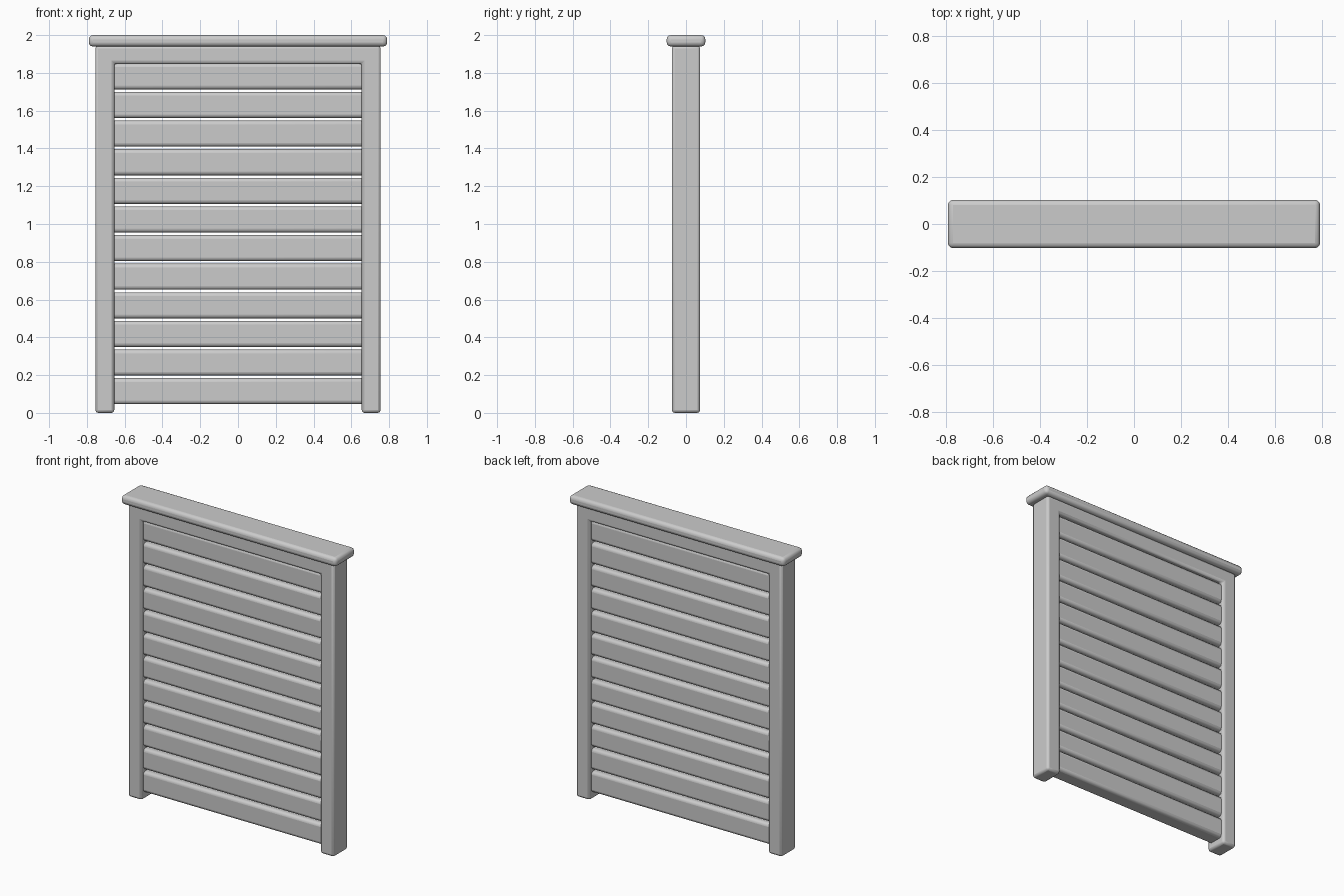
import bpy, bmesh

if "Cube" in bpy.data.objects:
    bpy.data.objects.remove(bpy.data.objects["Cube"])


def finish(name, bm, bevel, segments=3):
    """Turn a bmesh into a bevelled, smooth-shaded object."""
    bmesh.ops.recalc_face_normals(bm, faces=bm.faces)
    mesh = bpy.data.meshes.new(name)
    bm.to_mesh(mesh)
    bm.free()
    obj = bpy.data.objects.new(name, mesh)
    bpy.context.collection.objects.link(obj)
    mod = obj.modifiers.new("rounded_edges", 'BEVEL')
    mod.width = bevel
    mod.segments = segments
    bpy.ops.object.select_all(action='DESELECT')
    bpy.context.view_layer.objects.active = obj
    obj.select_set(True)
    bpy.ops.object.shade_smooth_by_angle(angle=0.6)
    return obj


def box(name, size, z, bevel):
    bm = bmesh.new()
    bmesh.ops.create_cube(bm, size=1)
    bmesh.ops.scale(bm, vec=size, verts=bm.verts)
    bmesh.ops.translate(bm, vec=(0, 0, z), verts=bm.verts)
    return finish(name, bm, bevel)


# Frame: two posts joined by a flush top rail
outline = [(-0.755, 0), (-0.655, 0), (-0.655, 1.85), (0.655, 1.85),
           (0.655, 0), (0.755, 0), (0.755, 1.945), (-0.755, 1.945)]
bm = bmesh.new()
face = bm.faces.new([bm.verts.new((x, -0.075, z)) for x, z in outline])
ext = bmesh.ops.extrude_face_region(bm, geom=[face], use_keep_orig=True)
moved = [g for g in ext["geom"] if isinstance(g, bmesh.types.BMVert)]
bmesh.ops.translate(bm, vec=(0, 0.15, 0), verts=moved)
finish("frame", bm, 0.015, 2)

# Cap board on top
box("cap_board", (1.58, 0.205, 0.06), 1.97, 0.022)

# Horizontal slats, ends tucked into the posts
for i in range(12):
    box(f"slat_{i + 1}", (1.36, 0.11, 0.138), 0.115 + i * 0.1515, 0.02)
